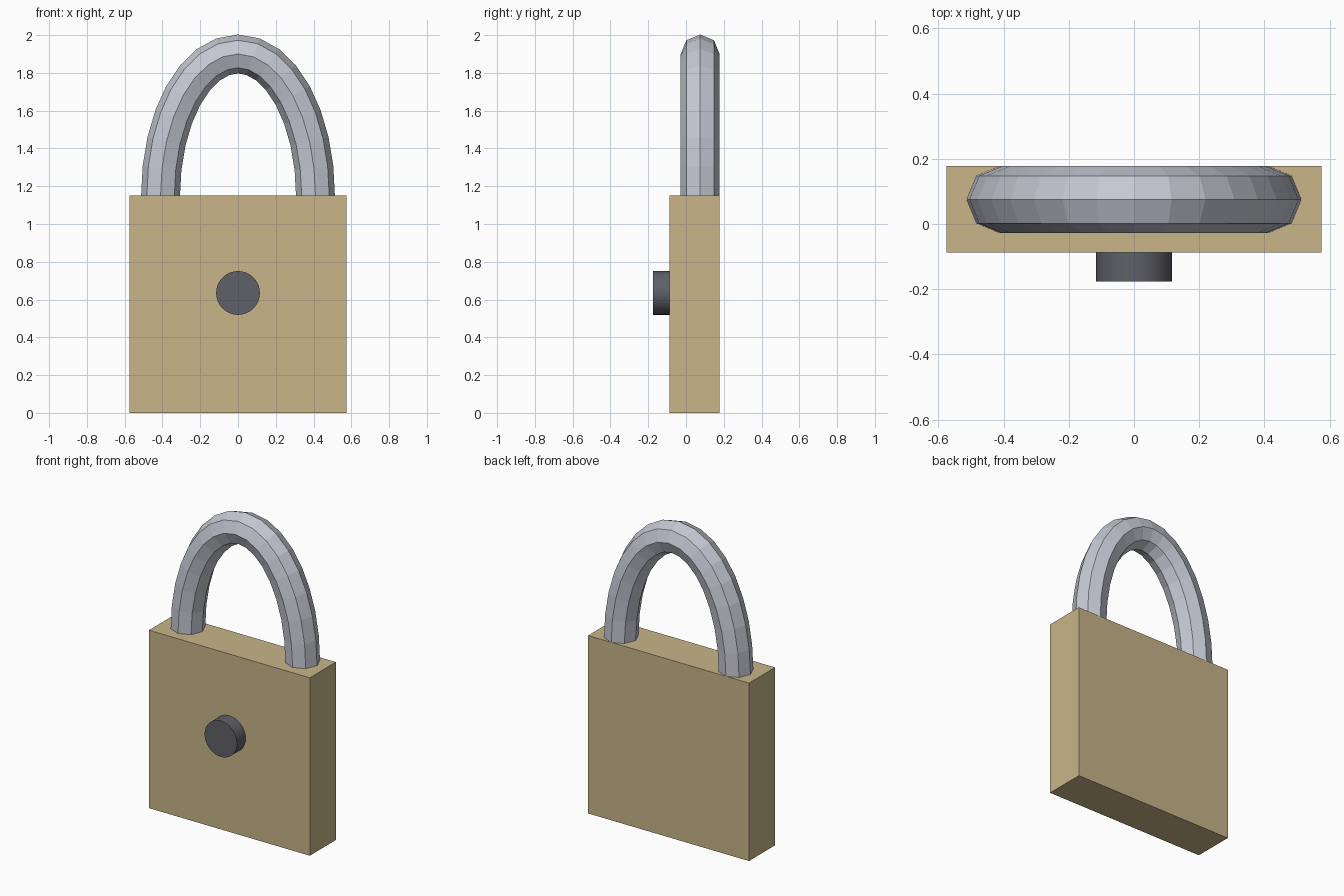
import bpy, bmesh
from math import sin, cos, pi
from mathutils import Vector

if "Cube" in bpy.data.objects:
    bpy.data.objects.remove(bpy.data.objects["Cube"])


def material(name, rgb):
    m = bpy.data.materials.new(name)
    m.diffuse_color = (*rgb, 1)
    m.use_nodes = True
    m.node_tree.nodes["Principled BSDF"].inputs["Base Color"].default_value = m.diffuse_color
    return m


brass = material("brass", (0.58, 0.46, 0.25))
steel = material("steel", (0.56, 0.58, 0.65))
dark = material("dark_metal", (0.115, 0.115, 0.14))

# Lock body
bpy.ops.mesh.primitive_cube_add(size=1, location=(0, 0.045, 0.575))
body = bpy.context.object
body.name = "lock_body"
body.scale = (1.15, 0.266, 1.15)
body.data.materials.append(brass)

# Round key cylinder on the front
bpy.ops.mesh.primitive_cylinder_add(vertices=32, radius=0.116, depth=0.107,
                                    location=(0, -0.1225, 0.635), rotation=(pi / 2, 0, 0))
knob = bpy.context.object
knob.name = "key_cylinder"
knob.data.materials.append(dark)
bpy.ops.object.shade_smooth_by_angle(angle=0.5)

# Shackle: octagonal tube swept along a half ellipse, ends sunk into the body
A, B, R, SIDES, STEPS = 0.41, 0.75, 0.103, 8, 16
path = []
for i in range(STEPS + 1):
    t = pi * i / STEPS
    normal = Vector((B * cos(t), 0, A * sin(t))).normalized()
    path.append((Vector((A * cos(t), 0.075, 1.15 + B * sin(t))), normal))
sink = Vector((0, 0, -0.03))
path.insert(0, (path[0][0] + sink, path[0][1]))
path.append((path[-1][0] + sink, path[-1][1]))

bm = bmesh.new()
rings = []
for centre, normal in path:
    rings.append([bm.verts.new(centre + normal * R * cos(a) + Vector((0, R * sin(a), 0)))
                  for a in (2 * pi * k / SIDES for k in range(SIDES))])
for r0, r1 in zip(rings, rings[1:]):
    for k in range(SIDES):
        n = (k + 1) % SIDES
        bm.faces.new((r0[k], r0[n], r1[n], r1[k]))
bm.faces.new(rings[0])
bm.faces.new(rings[-1])
bmesh.ops.recalc_face_normals(bm, faces=bm.faces)
mesh = bpy.data.meshes.new("shackle")
bm.to_mesh(mesh)
bm.free()
mesh.materials.append(steel)
shackle = bpy.data.objects.new("shackle", mesh)
bpy.context.collection.objects.link(shackle)
